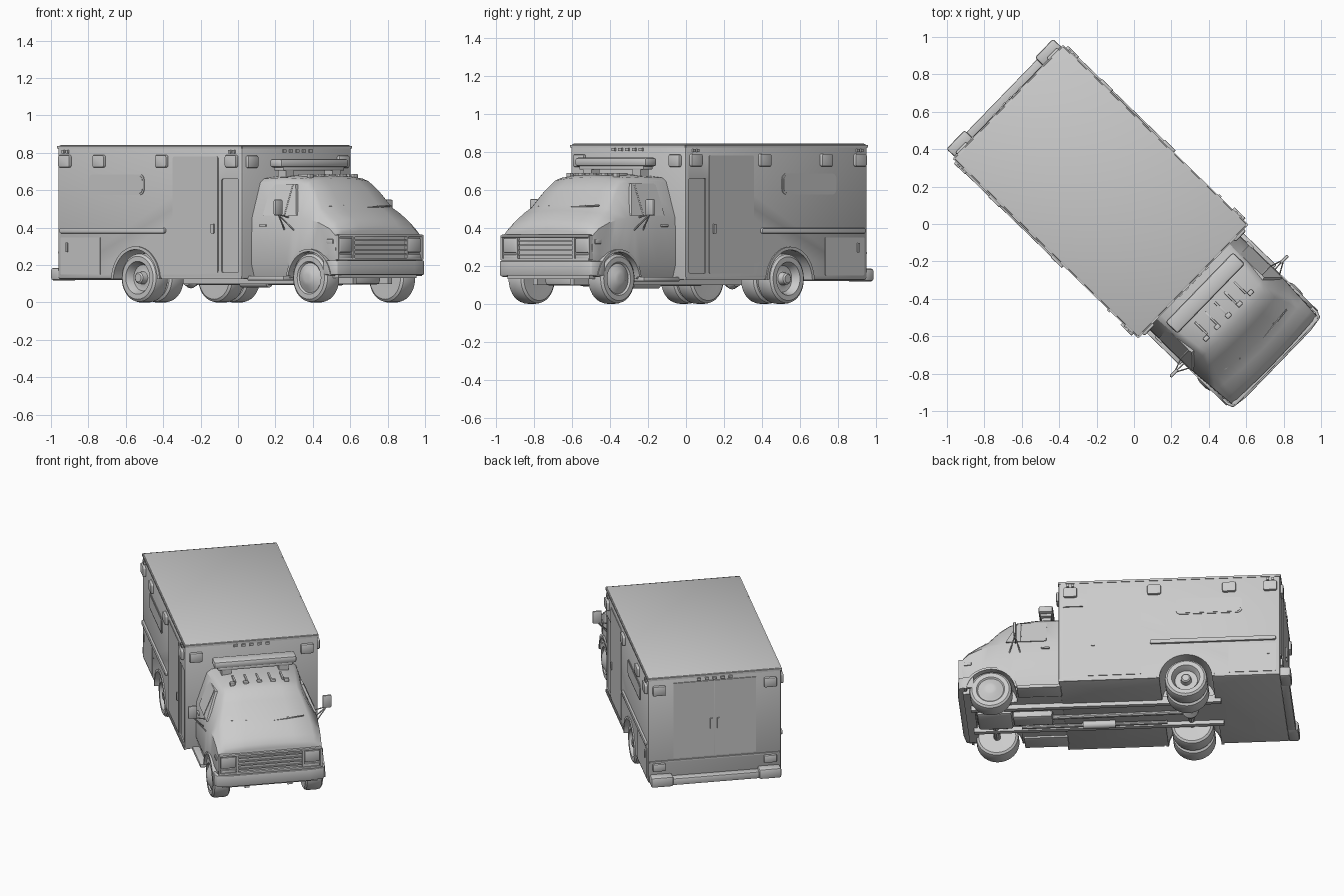
import bpy, bmesh, math
from mathutils import Vector, Matrix

if "Cube" in bpy.data.objects:
    bpy.data.objects.remove(bpy.data.objects["Cube"])

# Local frame: +X forward, +Y vehicle's left; every object is turned by HEADING
HEADING = math.radians(-44.1)
paint = bpy.data.materials.new("light_grey")
paint.diffuse_color = (0.6, 0.6, 0.6, 1)
paint.use_nodes = True
paint.node_tree.nodes["Principled BSDF"].inputs["Base Color"].default_value = paint.diffuse_color
SIDES = (("left", 1), ("right", -1))


def smooth(me):
    bm = bmesh.new(); bm.from_mesh(me)
    bmesh.ops.recalc_face_normals(bm, faces=bm.faces)
    for f in bm.faces: f.smooth = True
    for e in bm.edges: e.smooth = e.calc_face_angle(0) < 0.6
    bm.to_mesh(me); bm.free()


def finish(name, bm, bevel=0):
    if bevel:
        bmesh.ops.recalc_face_normals(bm, faces=bm.faces)
        es = [e for e in bm.edges if e.calc_face_angle(0) > 0.6]
        bmesh.ops.bevel(bm, geom=es, offset=bevel, segments=2, profile=0.5, affect='EDGES', clamp_overlap=True)
    me = bpy.data.meshes.new(name); bm.to_mesh(me); bm.free()
    smooth(me); me.materials.append(paint)
    o = bpy.data.objects.new(name, me)
    bpy.context.collection.objects.link(o)
    o.rotation_euler.z = HEADING
    return o


def prism(name, pts, axis, lo, hi, bevel=0):
    """Extrude a 2D outline along x (pts y,z), y (pts x,z) or z (pts x,y)."""
    put = {'x': lambda p, t: (t, *p), 'y': lambda p, t: (p[0], t, p[1]), 'z': lambda p, t: (*p, t)}[axis]
    bm = bmesh.new()
    a, b = ([bm.verts.new(put(p, t)) for p in pts] for t in (lo, hi))
    bm.faces.new(a); bm.faces.new(b)
    for i in range(len(pts)):
        j = (i + 1) % len(pts)
        bm.faces.new((a[i], a[j], b[j], b[i]))
    return finish(name, bm, bevel)


def box(name, x, y, z, bevel=0):
    y = sorted(y)
    return prism(name, [(x[0], y[0]), (x[1], y[0]), (x[1], y[1]), (x[0], y[1])], 'z', z[0], z[1], bevel)


def rod(name, a, b, r, n=10):
    a, b = Vector(a), Vector(b); d = b - a
    bm = bmesh.new()
    m = Matrix.Translation((a + b) / 2) @ d.to_track_quat('Z', 'Y').to_matrix().to_4x4()
    bmesh.ops.create_cone(bm, cap_ends=True, segments=n, radius1=r, radius2=r, depth=d.length, matrix=m)
    return finish(name, bm)


def lathe(name, prof, x, y, z, s, n=36):
    """Spin (radius, outward offset) points about the axle direction."""
    bm = bmesh.new()
    vs = [bm.verts.new((x + r, y + s * o, z)) for r, o in prof]
    es = [bm.edges.new(p) for p in zip(vs, vs[1:])]
    bmesh.ops.spin(bm, geom=vs + es, cent=(x, y, z), axis=(0, 1, 0), angle=2 * math.pi, steps=n)
    bmesh.ops.remove_doubles(bm, verts=bm.verts, dist=1e-4)
    return finish(name, bm)


def carve(o, cutter):
    m = o.modifiers.new("cut", 'BOOLEAN'); m.object = cutter; m.operation = 'DIFFERENCE'; m.solver = 'EXACT'
    bpy.context.view_layer.update()
    me = bpy.data.meshes.new_from_object(o.evaluated_get(bpy.context.evaluated_depsgraph_get()))
    o.modifiers.clear(); o.data = me; smooth(me)
    bpy.data.objects.remove(cutter)


def arc(cx, cz, r, a0, a1, n):
    return [(cx + r * math.cos(math.radians(a0 + (a1 - a0) * i / n)),
             cz + r * math.sin(math.radians(a0 + (a1 - a0) * i / n))) for i in range(n + 1)]


def rounded(x0, x1, z0, z1, r):
    return (arc(x1 - r, z1 - r, r, 0, 90, 5) + arc(x0 + r, z1 - r, r, 90, 180, 5)
            + arc(x0 + r, z0 + r, r, 180, 270, 5) + arc(x1 - r, z0 + r, r, 270, 360, 5))


# Patient box with wheel openings
W, F, R = 0.42, 0.438, -0.936
body = box("patient_box", (R, F), (-W, W), (0.125, 0.842), 0.012)
for nm, s in SIDES:
    carve(body, prism("arch_cutter", arc(-0.35, 0.12, 0.165, 0, 360, 32)[:-1], 'y', *sorted((s * 0.14, s * 0.6))))
    ring = arc(-0.35, 0.12, 0.18, 2, 178, 24) + arc(-0.35, 0.12, 0.163, 178, 2, 24)
    prism(nm + "_arch_trim", ring, 'y', *sorted((s * 0.41, s * 0.428)))
box("roof_trim_front", (F - 0.01, F + 0.004), (-W, W), (0.822, 0.836))
box("roof_trim_rear", (R - 0.004, R + 0.01), (-W, W), (0.822, 0.836))

# Details on both sides of the box
for nm, s in SIDES:
    def plate(part, pts, t=0.005, bevel=0):
        return prism(nm + "_" + part, pts, 'y', *sorted((s * (W - 0.01), s * (W + t))), bevel)
    box(nm + "_roof_trim", (R, F), (s * (W - 0.01), s * (W + 0.004)), (0.822, 0.836))
    box(nm + "_lower_trim", (-0.16, F), (s * (W - 0.01), s * (W + 0.004)), (0.126, 0.14))
    plate("entry_door", rounded(-0.075, 0.26, 0.16, 0.78, 0.008), 0.004)
    carve(body, prism("recess_cutter", rounded(0.285, 0.41, 0.16, 0.66, 0.008), 'y',
                      *sorted((s * (W - 0.008), s * (W + 0.1)))))
    plate("rear_locker", rounded(-0.91, -0.615, 0.15, 0.348, 0.006), 0.004)
    plate("window_frame", rounded(-0.70, -0.29, 0.575, 0.685, 0.03), 0.004)
    plate("window", rounded(-0.69, -0.30, 0.583, 0.677, 0.025), 0.006)
    plate("side_rail", rounded(-0.91, -0.13, 0.37, 0.398, 0.01), 0.014, 0.003)
    plate("door_handle", rounded(0.215, 0.235, 0.37, 0.42, 0.004), 0.012)
    plate("locker_handle", rounded(-0.87, -0.855, 0.27, 0.32, 0.004), 0.01)
    for i, u in enumerate((0.365, -0.155, -0.62, -0.875)):
        plate(f"warning_light_{i}", rounded(u - 0.042, u + 0.042, 0.722, 0.788, 0.012), 0.018, 0.004)
    for u in (0.35, 0.38, -0.86, -0.89):
        plate("marker", rounded(u - 0.008, u + 0.008, 0.797, 0.815, 0.003), 0.01)
    # Front and rear corner lights
    box(nm + "_front_light", (F - 0.01, F + 0.018), (s * 0.31, s * 0.39), (0.72, 0.785), 0.008)
    box(nm + "_rear_light", (R - 0.018, R + 0.01), (s * 0.31, s * 0.39), (0.72, 0.785), 0.008)
    box(nm + "_tail_light", (R - 0.016, R + 0.01), (s * 0.31, s * 0.39), (0.205, 0.255), 0.006)
    # Rear doors
    box(nm + "_rear_door", (R - 0.006, R + 0.01), (s * 0.002, s * 0.26), (0.285, 0.795))
    box(nm + "_rear_handle", (R - 0.014, R), (s * 0.015, s * 0.03), (0.47, 0.54))
    # Rear bumper corner blocks
    box(nm + "_bumper_corner", (-1.0, R + 0.005), (s * 0.27, s * 0.41), (0.118, 0.185), 0.012)
for i in range(-2, 3):
    for tag, x in (("front", F), ("rear", R)):
        box(f"{tag}_marker_{i + 2}", (x - 0.01, x + 0.01), (i * 0.05 - 0.012, i * 0.05 + 0.012), (0.803, 0.818))
box("rear_sill", (R - 0.008, R + 0.01), (-0.41, 0.41), (0.262, 0.272))
box("rear_bumper_step", (-0.985, R + 0.005), (-0.28, 0.28), (0.12, 0.165), 0.006)

# Cab loft: x, top z, top half width, belt z, belt half width, bottom z, forward bow
stations = [(0.43, .662, .272, .45, .345, .13, 0), (0.58, .668, .264, .45, .347, .13, 0),
            (0.70, .662, .25, .45, .347, .13, .01), (0.745, .648, .243, .45, .346, .13, .02),
            (0.80, .595, .262, .45, .344, .13, .03), (0.875, .505, .292, .44, .338, .14, .035),
            (0.93, .475, .298, .425, .335, .16, .03), (1.0, .43, .30, .395, .33, .18, .02),
            (1.035, .395, .30, .365, .327, .19, .012), (1.045, .37, .30, .35, .324, .2, .01)]
bm = bmesh.new()
rows = []
for x, zt, wt, zb, wb, z0, bow in stations:
    half = [(wb - .02, z0), (wb + .004, z0 + .08), (wb, zb), (wt + .008, zt - .02), (wt - .02, zt),
            (wt * .5, zt + .012), (0, zt + .016)]
    sec = half + [(-v, z) for v, z in half[-2::-1]]
    rows.append([bm.verts.new((x + bow * (1 - (v / wb) ** 2), v, z)) for v, z in sec])
for a, b in zip(rows, rows[1:]):
    for i in range(len(a)):
        j = (i + 1) % len(a)
        bm.faces.new((a[i], a[j], b[j], b[i]))
bm.faces.new(rows[0]); bm.faces.new(rows[-1])
cab = finish("cab", bm)
for nm, s in SIDES:
    carve(cab, prism("wheel_cutter", arc(0.865, 0.12, 0.155, 0, 360, 28)[:-1], 'y', *sorted((s * 0.18, s * 0.6))))

# Cab side parts: window, door seams, mirrors, steps
for nm, s in SIDES:
    bm = bmesh.new()
    quad = [(0.52, .465), (0.77, .465), (0.70, .632), (0.52, .632)]
    lean = lambda z, t: s * (.346 - (z - .45) * (.346 - .265) / .20 + t)
    a, b = ([bm.verts.new((x, lean(z, t), z)) for x, z in quad] for t in (-.01, .007))
    bm.faces.new(a); bm.faces.new(b)
    for i in range(4):
        bm.faces.new((a[i], a[i - 1], b[i - 1], b[i]))
    finish(nm + "_cab_window", bm)
    rod(nm + "_window_divider", (0.68, lean(.465, .006), .465), (0.68, lean(.63, .006), .63), .005, 6)
    box(nm + "_cab_handle", (0.50, 0.55), (s * .34, s * .358), (.405, .417), .003)
    box(nm + "_side_marker", (0.985, 1.03), (s * .32, s * .337), (.315, .338), .003)
    box(nm + "_mirror", (0.70, 0.717), (s * .395, s * .452), (.465, .55), .007)
    for x, z in ((.68, .385), (.75, .385), (.71, .455)):
        rod(nm + "_mirror_arm", (x, s * .342, z), (.708, s * .42, .47), .004, 6)
    box(nm + "_cab_step", (F - .01, 0.70), (s * .25, s * .372), (.118, .142), .005)
    arch = arc(0.865, 0.12, 0.166, 8, 172, 20) + arc(0.865, 0.12, 0.152, 172, 8, 20)
    prism(nm + "_front_arch_trim", arch, 'y', *sorted((s * .315, s * .353)))
    # Headlights and wipers
    box(nm + "_headlight", (1.03, 1.062), (s * .215, s * .312), (.268, .345), .008)
    box(nm + "_turn_signal", (1.03, 1.06), (s * .215, s * .312), (.235, .258), .004)
for y0, y1 in ((-.22, -.02), (.04, .24)):
    rod("wiper", (.888 if y0 < 0 else .922, y0, .512 if y0 < 0 else .507), (.905, y1, .517), .005, 6)
    rod("wiper_arm", (.925, (y0 + y1) / 2 - .03, .49), (.905, (y0 + y1) / 2, .517), .004, 6)

# Grille with frame and bars
box("grille_panel", (1.03, 1.05), (-.315, .315), (.225, .362))
for z in (.232, .356):
    box("grille_frame", (1.04, 1.066), (-.32, .32), (z - .007, z + .007), .003)
for i in range(4):
    box(f"grille_bar_{i}", (1.04, 1.06), (-.2, .2), (.253 + i * .025, .261 + i * .025))
for y in (-.32, -.207, .207, .32):
    box("grille_post", (1.04, 1.064), (y - .006, y + .006), (.23, .36))

# Front bumper, wrapped at the ends
prism("front_bumper", [(.97, -.348), (1.03, -.348), (1.063, -.335), (1.075, -.25), (1.075, .25), (1.063, .335),
                       (1.03, .348), (.97, .348), (.97, .335), (1.03, .32), (1.03, -.32), (.97, -.335)],
      'z', .148, .225, .006)
box("front_valance", (.98, 1.04), (-.30, .30), (.13, .21))

# Light bar, cab roof vents and clearance lights
box("light_bar", (.485, .575), (-.26, .26), (.722, .768), .014)
box("light_bar_base", (.495, .565), (-.235, .235), (.705, .725), .004)
for y in (-.18, .18):
    box("light_bar_foot", (.50, .56), (y - .03, y + .03), (.66, .71))
for i in range(-2, 3):
    box(f"roof_rib_{i + 2}", (.60, .69), (i * .075 - .006, i * .075 + .006), (.665, .688), .003)
    box(f"clearance_light_{i + 2}", (.69, .715), (i * .085 - .016, i * .085 + .016), (.66, .688), .005)

# Wheels: single in front, dual at the rear
tyre = [(.085, -.055), (.115, -.055), (.128, -.045), (.132, -.03), (.132, .03), (.128, .045), (.115, .055), (.088, .055)]
for nm, s in SIDES:
    lathe(nm + "_front_wheel", [(0, -.05)] + tyre + [(.08, .046), (.065, .052), (.04, .068), (.02, .072), (0, .072)],
          .865, s * .292, .132, s)
    deep = [(.078, .035), (.07, .012), (.045, .008), (.034, .012), (.03, .045), (.022, .052), (0, .052)]
    lathe(nm + "_rear_outer_wheel", [(0, -.05)] + tyre + deep, -.35, s * .355, .132, s)
    lathe(nm + "_rear_inner_wheel", [(0, -.05)] + tyre + [(0, .04)], -.35, s * .232, .132, s)
    # Chassis rail beneath the cab and box
    box(nm + "_frame_rail", (-.55, 1.0), (s * .12, s * .15), (.10, .15))

# Underside running gear
rod("rear_axle", (-.35, -.3, .132), (-.35, .3, .132), .02)
lathe("differential", [(0, -.05), (.035, -.035), (.05, 0), (.035, .035), (0, .05)], -.35, 0, .125, 1, 16)
rod("front_axle", (.865, -.28, .125), (.865, .28, .125), .022)
rod("drive_shaft", (-.33, 0, .12), (.55, 0, .115), .014)
box("gearbox", (.50, .75), (-.06, .06), (.09, .18), .02)
box("engine_sump", (.75, .97), (-.1, .1), (.095, .2), .02)
rod("exhaust_pipe", (.70, -.09, .105), (-.2, -.09, .105), .012)
rod("silencer", (.12, -.09, .105), (.32, -.09, .105), .025, 14)
